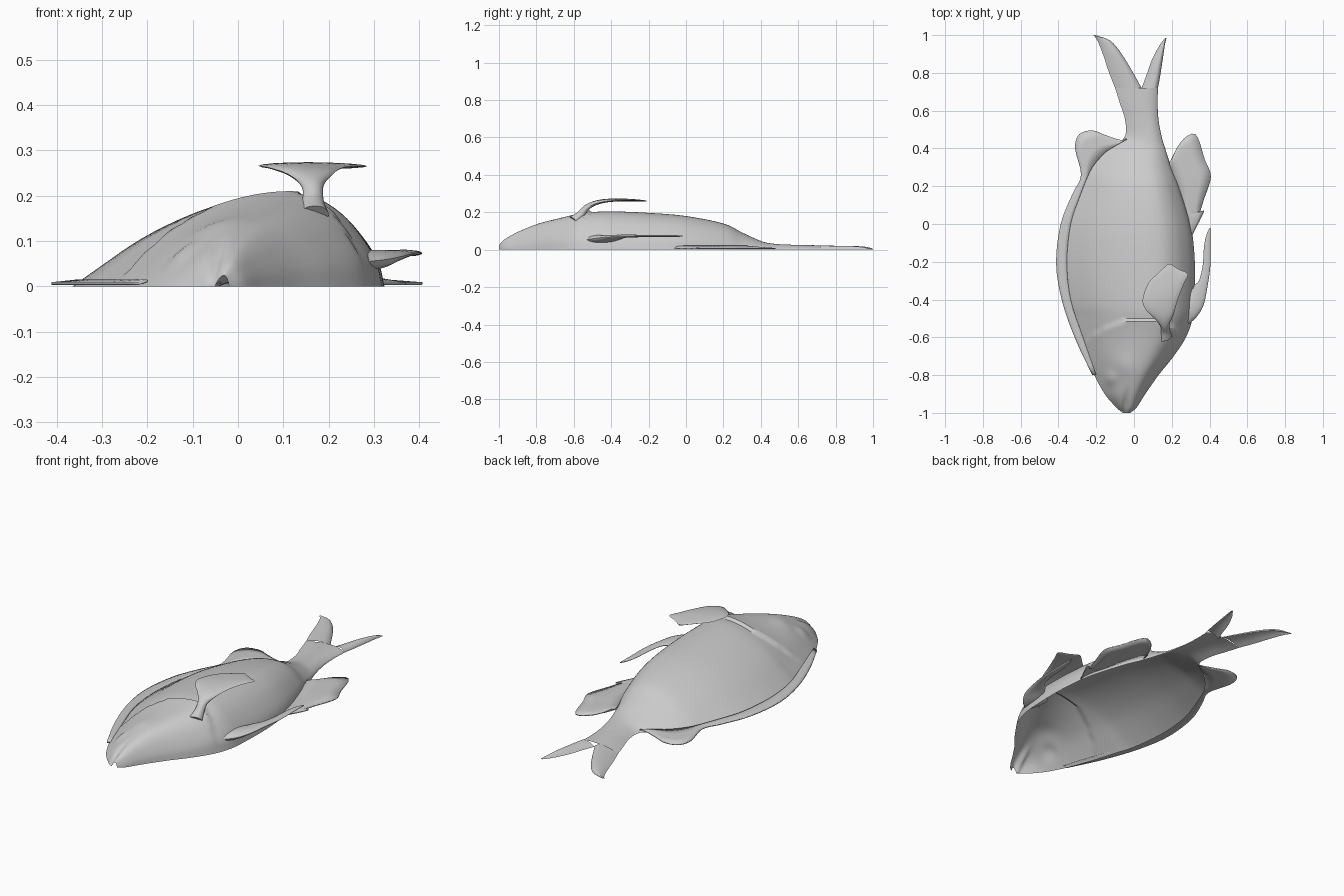
import bpy, bmesh, math
from mathutils import Vector

if "Cube" in bpy.data.objects:
    bpy.data.objects.remove(bpy.data.objects["Cube"])


def smooth(pts, n):
    """Catmull-Rom resample: n steps between neighbouring points."""
    pts = [Vector(p) for p in pts]
    ext = [2 * pts[0] - pts[1]] + pts + [2 * pts[-1] - pts[-2]]
    out = []
    for a, b, c, d in zip(ext, ext[1:], ext[2:], ext[3:]):
        for i in range(n):
            t = i / n
            out.append(0.5 * (2 * b + (c - a) * t + (2 * a - 5 * b + 4 * c - d) * t * t
                              + (3 * b - a - 3 * c + d) * t ** 3))
    return out + [pts[-1]]


def loft(name, rings, closed=False, thickness=0):
    """Skin a list of equal-length point rings."""
    bm = bmesh.new()
    rows = [[bm.verts.new(p) for p in r] for r in rings]
    n = len(rows[0])
    for a, b in zip(rows, rows[1:]):
        for i in range(n if closed else n - 1):
            j = (i + 1) % n
            bm.faces.new((a[i], a[j], b[j], b[i]))
    if closed:
        bm.faces.new(rows[0])
        bm.faces.new(rows[-1])
        bmesh.ops.recalc_face_normals(bm, faces=bm.faces)
    me = bpy.data.meshes.new(name)
    bm.to_mesh(me)
    bm.free()
    ob = bpy.data.objects.new(name, me)
    bpy.context.collection.objects.link(ob)
    if thickness:
        mod = ob.modifiers.new("thickness", 'SOLIDIFY')
        mod.thickness = thickness
        mod.offset = 0
    bpy.ops.object.select_all(action='DESELECT')
    ob.select_set(True)
    bpy.context.view_layer.objects.active = ob
    bpy.ops.object.shade_smooth_by_angle(angle=math.radians(40))
    return ob


# Lopsided dome section: (fraction across, fraction of height)
SECTION = smooth([(0, 0), (.08, .2), (.22, .53), (.37, .78), (.52, .94), (.66, 1),
                  (.77, .96), (.86, .79), (.93, .54), (.98, .27), (1, 0)], 4)


def bump(x, y, cx, cy, r):
    return math.exp(-((x - cx) ** 2 + (y - cy) ** 2) / (r * r))


def relief(x, y):
    """Eye, eye socket, mouth line and gill cover edge."""
    d = .016 * bump(x, y, -.125, -.82, .035) - .012 * bump(x, y, -.125, -.82, .075)
    d += .008 * bump(x, y, -.06, -.75, .06)
    if y < -.86:
        d -= .014 * math.exp(-((x + .055 - (y + 1) * .15) / .014) ** 2) * min(1, (-.86 - y) / .08)
    edge = -.50 - 1.4 * (x - .03) ** 2
    s = y - edge
    d += .009 * math.exp(-abs(s) / .07) * (1 if s < 0 else -.6)
    return d


def dome_rings(stations, n, shape=None):
    rings = []
    for y, xl, xr, h in smooth(stations, n):
        ring = []
        for u, v in SECTION:
            x = xl + (xr - xl) * u
            z = h * v
            if shape:
                z += shape(x, y) * min(1, 2 * v)
            ring.append((x, y, max(0, z)))
        rings.append(ring)
    return rings


# Body: half fish shell, open underneath. Stations: y, left, right, height
loft("fish_body", dome_rings([
    (-1, -.06, -.02, .025), (-.97, -.095, .015, .055), (-.9, -.155, .06, .095),
    (-.8, -.21, .13, .135), (-.7, -.25, .21, .162), (-.6, -.285, .275, .185),
    (-.5, -.315, .31, .204), (-.4, -.345, .32, .206), (-.2, -.365, .322, .197),
    (0, -.345, .30, .18), (.2, -.275, .24, .14), (.3, -.225, .198, .092),
    (.4, -.13, .165, .047), (.46, -.05, .147, .033), (.55, -.047, .13, .027),
    (.64, -.075, .125, .025), (.72, -.10, .127, .023)], 6, relief))

# Forked tail lobes
loft("tail_lobe_left", dome_rings([
    (.72, -.10, .04, .022), (.81, -.135, -.01, .021), (.9, -.165, -.065, .02),
    (.97, -.193, -.125, .014), (1, -.215, -.205, .004)], 4))
loft("tail_lobe_right", dome_rings([
    (.72, .04, .127, .022), (.78, .063, .138, .021), (.87, .095, .152, .02),
    (.945, .135, .163, .014), (.985, .165, .172, .004)], 4))


def strip(name, pairs, z_in, z_out):
    """Thin fin between an inner and an outer edge: x, y, x, y per row."""
    rings = []
    for xi, yi, xo, yo in smooth(pairs, 4):
        rings.append([(xi + (xo - xi) * t, yi + (yo - yi) * t, z_in + (z_out - z_in) * t)
                      for t in (0, .33, .67, 1)])
    loft(name, rings, thickness=.006)


# Dorsal fin along the left edge, with its rear hump
strip("dorsal_fin", [
    (-.20, -.8, -.22, -.8), (-.27, -.6, -.31, -.61), (-.335, -.4, -.38, -.41),
    (-.355, -.2, -.412, -.21), (-.335, 0, -.388, 0), (-.285, .15, -.325, .16),
    (-.25, .24, -.28, .26), (-.22, .3, -.312, .40), (-.18, .35, -.29, .475),
    (-.15, .38, -.22, .495), (-.12, .4, -.155, .472), (-.07, .43, -.075, .445),
    (-.04, .45, -.038, .45)], .012, .006)

# Anal fin on the right edge
strip("anal_fin", [
    (.185, .33, .195, .31), (.19, .31, .245, .43), (.198, .29, .325, .475),
    (.21, .26, .375, .34), (.225, .22, .407, .25), (.25, .15, .37, .13),
    (.27, .07, .35, .06), (.285, .02, .37, .065), (.30, -.05, .307, -.06)], .02, .006)


def fin_rings(path, n=4, sides=16):
    """Elliptic sections: centre, half-width vector, half thickness."""
    path = smooth(path, n)
    rings = []
    for i, p in enumerate(path):
        c, w, th = Vector(p[0:3]), Vector(p[3:6]), p[6]
        nxt, prv = path[min(i + 1, len(path) - 1)], path[max(i - 1, 0)]
        normal = (Vector(nxt[0:3]) - Vector(prv[0:3])).cross(w).normalized() * th
        rings.append([c + w * math.cos(a) + normal * math.sin(a)
                      for a in (2 * math.pi * k / sides for k in range(sides))])
    return rings


# Pectoral fin: stem rising from the flank, then a flat blade
loft("pectoral_fin", fin_rings([
    (.165, -.60, .155, .035, .01, 0, .03), (.165, -.565, .185, .024, .008, 0, .022),
    (.165, -.535, .222, .024, .008, 0, .016), (.16, -.49, .248, .05, .012, 0, .012),
    (.15, -.43, .262, .082, .03, 0, .009), (.155, -.36, .266, .11, .045, 0, .008),
    (.18, -.29, .265, .105, .025, 0, .006), (.183, -.25, .263, .055, .01, 0, .005),
    (.185, -.212, .26, .008, .001, 0, .003)]), closed=True)

# Pelvic fin: root on the lower flank, narrow blade sweeping back
loft("pelvic_fin", fin_rings([
    (.27, -.46, .055, .02, -.07, 0, .025), (.315, -.425, .06, .018, -.065, 0, .02),
    (.345, -.375, .068, .025, -.05, 0, .012), (.368, -.31, .073, .022, -.015, 0, .008),
    (.384, -.22, .073, .02, -.004, 0, .006), (.388, -.12, .073, .017, -.002, 0, .006),
    (.394, -.06, .073, .011, -.002, 0, .005), (.403, -.02, .073, .003, 0, 0, .003)]), closed=True)
